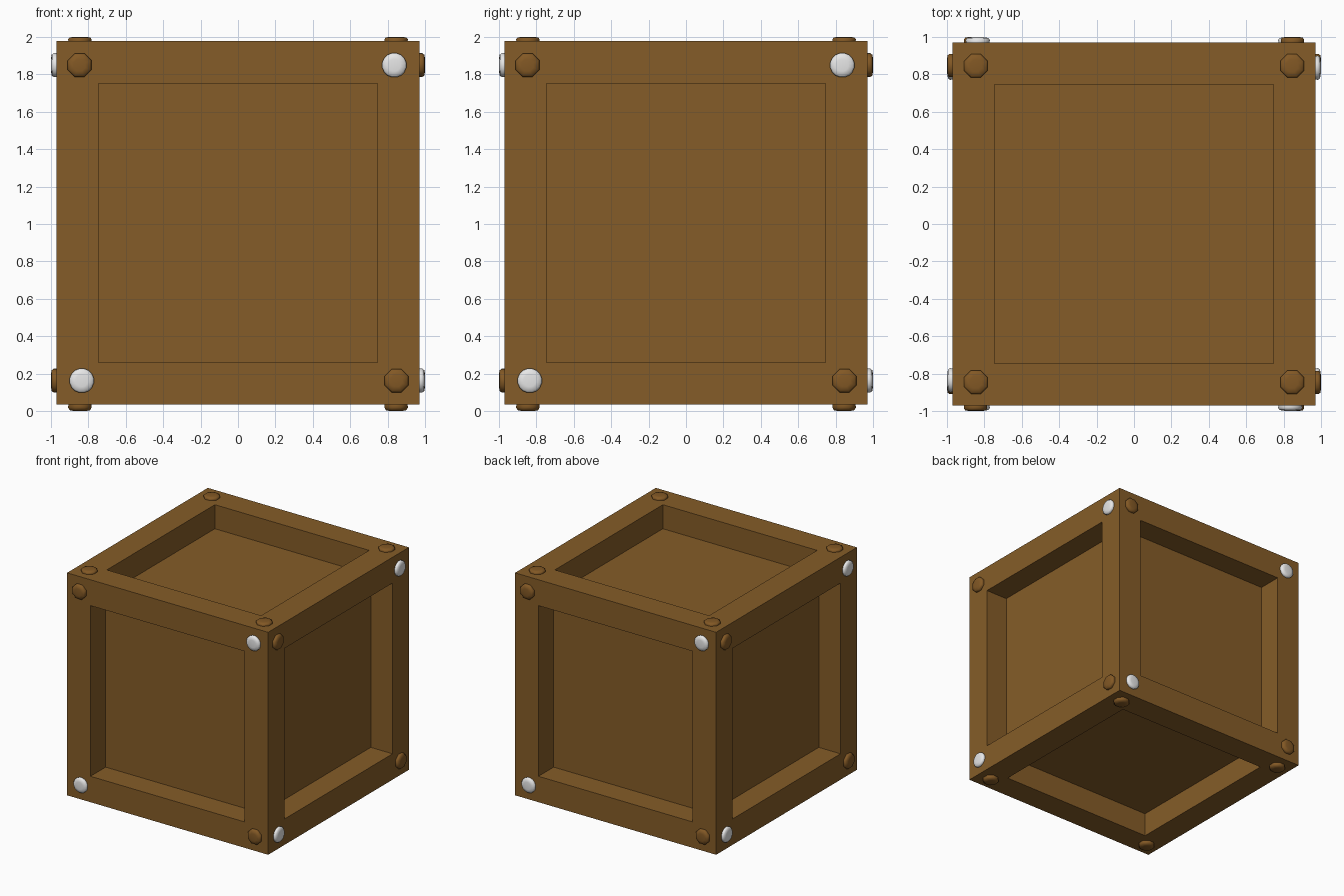
import bpy, bmesh, math
from mathutils import Matrix, Vector

if "Cube" in bpy.data.objects:
    bpy.data.objects.remove(bpy.data.objects["Cube"])

CZ = 1.006      # crate centre height
H = 0.971       # half size of the crate
BORDER = 0.226  # frame width
DEPTH = 0.21    # recess depth


def material(name, rgb):
    m = bpy.data.materials.new(name)
    m.diffuse_color = (*rgb, 1)
    m.use_nodes = True
    m.node_tree.nodes["Principled BSDF"].inputs["Base Color"].default_value = m.diffuse_color
    return m


wood = material("wood brown", (0.235, 0.108, 0.021))
peg_wood = material("peg brown", (0.225, 0.098, 0.018))
steel = material("light steel", (0.82, 0.82, 0.82))


def make_object(name, bm, mat, smooth=False):
    bmesh.ops.recalc_face_normals(bm, faces=bm.faces)
    for f in bm.faces:
        f.smooth = smooth
    me = bpy.data.meshes.new(name)
    bm.to_mesh(me)
    bm.free()
    me.materials.append(mat)
    ob = bpy.data.objects.new(name, me)
    bpy.context.collection.objects.link(ob)
    return ob


# Crate body: cube with a straight-walled recess in every face
bm = bmesh.new()
bmesh.ops.create_cube(bm, size=2 * H)
for f in list(bm.faces):
    n = f.normal.copy()
    bmesh.ops.inset_region(bm, faces=[f], thickness=BORDER, use_even_offset=True)
    ext = bmesh.ops.extrude_discrete_faces(bm, faces=[f])
    bmesh.ops.translate(bm, verts=ext["faces"][0].verts, vec=-n * DEPTH)
body = make_object("crate_body", bm, wood)
body.location.z = CZ


# Rivet: low domed disc with a rounded rim, axis along local z
def add_rivet(bm, mat4, sides, r, tip):
    p = tip - H
    rings = []
    for k, h in ((0.95, -0.02), (1, p * 0.45), (0.88, p * 0.85), (0.5, p)):
        rings.append([bm.verts.new(mat4 @ Vector((
            k * r * math.cos(2 * math.pi * (i + 0.5) / sides),
            k * r * math.sin(2 * math.pi * (i + 0.5) / sides), H + h)))
            for i in range(sides)])
    for a, b in zip(rings, rings[1:]):
        for i in range(sides):
            j = (i + 1) % sides
            bm.faces.new((a[i], a[j], b[j], b[i]))
    bm.faces.new(rings[-1])
    bm.faces.new(rings[0][::-1])


centre = Matrix.Translation((0, 0, CZ))
pegs, bolts = bmesh.new(), bmesh.new()

# Side faces: two wooden pegs and two steel bolts on opposite diagonals
for k in range(4):
    face = centre @ Matrix.Rotation(k * math.pi / 2, 4, 'Z') @ Matrix.Rotation(math.pi / 2, 4, 'X')
    for s in (-1, 1):
        add_rivet(pegs, face @ Matrix.Translation((s * 0.847, -s * 0.843, 0)), 8, 0.068, 1.0)
        add_rivet(bolts, face @ Matrix.Translation((s * 0.835, s * 0.843, 0)), 16, 0.066, 0.998)

# Top and bottom faces: four wooden pegs each
for angle, tip in ((0, 2.0 - CZ), (math.pi, CZ)):
    face = centre @ Matrix.Rotation(angle, 4, 'X')
    for sx in (-1, 1):
        for sy in (-1, 1):
            add_rivet(pegs, face @ Matrix.Translation((sx * 0.845, sy * 0.845, 0)), 8, 0.068, tip)

make_object("wooden_pegs", pegs, peg_wood, True)
make_object("steel_bolts", bolts, steel, True)
